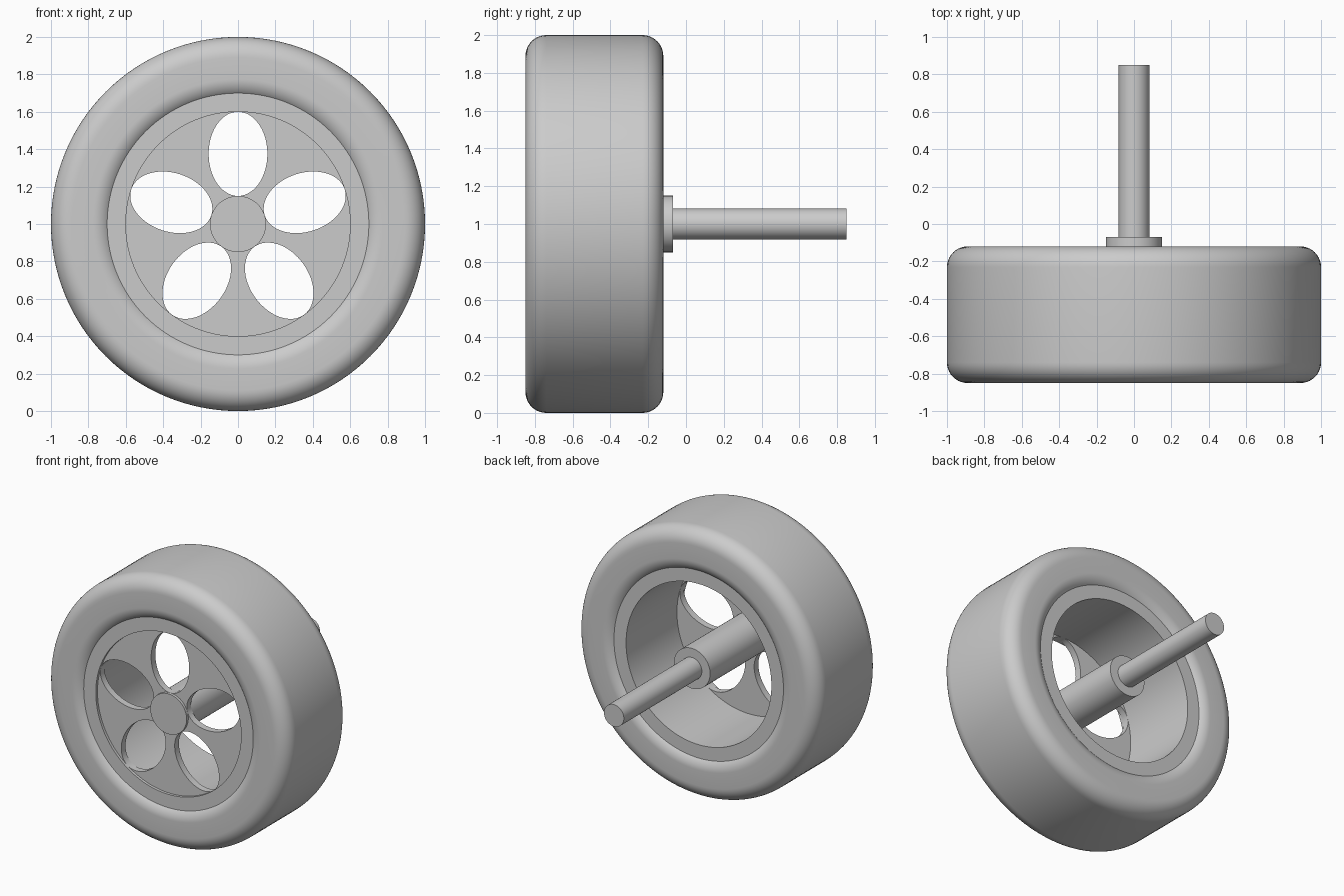
import bpy, bmesh, math
from mathutils import Vector

cube = bpy.data.objects.get("Cube")
if cube:
    bpy.data.objects.remove(cube, do_unlink=True)

CENTRE = (0, 0, 1)
FRONT, BACK = -0.85, -0.12        # tyre side walls
RIM_FRONT, RIM_BACK = -0.82, -0.15
FILLET = 0.11

grey = bpy.data.materials.new("plain grey")
grey.use_nodes = True
colour = (0.6, 0.6, 0.6, 1)
grey.diffuse_color = colour
grey.node_tree.nodes["Principled BSDF"].inputs["Base Color"].default_value = colour


def finish(obj):
    """Assign the material and shade smooth with sharp edges kept."""
    obj.data.materials.clear()
    obj.data.materials.append(grey)
    bpy.ops.object.select_all(action="DESELECT")
    obj.select_set(True)
    bpy.context.view_layer.objects.active = obj
    bpy.ops.object.shade_smooth_by_angle(angle=math.radians(30))


def lathe(name, profile, steps=128):
    """Spin a closed (radius, y) profile round the axle line."""
    bm = bmesh.new()
    verts = [bm.verts.new((0, y, r)) for r, y in profile]
    edges = [bm.edges.new((verts[i - 1], verts[i])) for i in range(len(verts))]
    bmesh.ops.spin(bm, geom=verts + edges, cent=(0, 0, 0), axis=(0, 1, 0),
                   angle=math.tau, steps=steps)
    bmesh.ops.remove_doubles(bm, verts=bm.verts, dist=1e-4)
    bmesh.ops.dissolve_degenerate(bm, edges=bm.edges, dist=1e-5)
    bmesh.ops.recalc_face_normals(bm, faces=bm.faces)
    mesh = bpy.data.meshes.new(name)
    bm.to_mesh(mesh)
    bm.free()
    obj = bpy.data.objects.new(name, mesh)
    obj.location = CENTRE
    bpy.context.collection.objects.link(obj)
    finish(obj)
    return obj


def arc(r, y, start, end, n=10):
    """Points of a fillet arc centred at (r, y), angles in degrees."""
    angles = [math.radians(start + (end - start) * i / n) for i in range(n + 1)]
    return [(r + FILLET * math.cos(a), y + FILLET * math.sin(a)) for a in angles]


# Tyre: rounded rectangle section, inner fillets run into the rim
outer, inner = 1 - FILLET, 0.665 + FILLET
yf, yb = FRONT + FILLET, BACK - FILLET
lathe("tyre", arc(inner, yf, 220, 270) + arc(outer, yf, 270, 360)
      + arc(outer, yb, 0, 90) + arc(inner, yb, 90, 140))

# Rim barrel
lathe("rim", [(0.6, RIM_FRONT), (0.7, RIM_FRONT), (0.7, RIM_BACK), (0.6, RIM_BACK)])

# Hub and axle
lathe("hub", [(0, RIM_FRONT), (0.15, RIM_FRONT), (0.15, -0.07), (0, -0.07)], 64)
lathe("axle", [(0, -0.1), (0.082, -0.1), (0.082, 0.85), (0, 0.85)], 64)

# Wheel disc: filled outline with five oval openings, slightly recessed
curve = bpy.data.curves.new("wheel_disc", "CURVE")
curve.dimensions = "2D"
curve.fill_mode = "BOTH"
curve.extrude = 0.025


def add_oval(distance, radial, across, angle, n):
    """Closed oval outline, its long axis pointing away from the hub."""
    out = Vector((math.cos(angle), math.sin(angle), 0))
    side = Vector((-out.y, out.x, 0))
    spline = curve.splines.new("POLY")
    spline.points.add(n - 1)
    for i, point in enumerate(spline.points):
        t = math.tau * i / n
        p = out * (distance + radial * math.cos(t)) + side * across * math.sin(t)
        point.co = (*p, 1)
    spline.use_cyclic_u = True


add_oval(0, 0.62, 0.62, 0, 128)
for k in range(5):
    add_oval(0.375, 0.225, 0.157, math.pi / 2 + k * math.tau / 5, 64)

disc = bpy.data.objects.new("wheel_disc", curve)
disc.location = (0, RIM_FRONT + 0.045, 1)
disc.rotation_euler = (math.pi / 2, 0, 0)
bpy.context.collection.objects.link(disc)
bpy.ops.object.select_all(action="DESELECT")
disc.select_set(True)
bpy.context.view_layer.objects.active = disc
bpy.ops.object.convert(target="MESH")
disc = bpy.context.view_layer.objects.active

# Weld the disc faces to its edge walls
bm = bmesh.new()
bm.from_mesh(disc.data)
bmesh.ops.remove_doubles(bm, verts=bm.verts, dist=1e-5)
bmesh.ops.recalc_face_normals(bm, faces=bm.faces)
bm.to_mesh(disc.data)
bm.free()
finish(disc)
